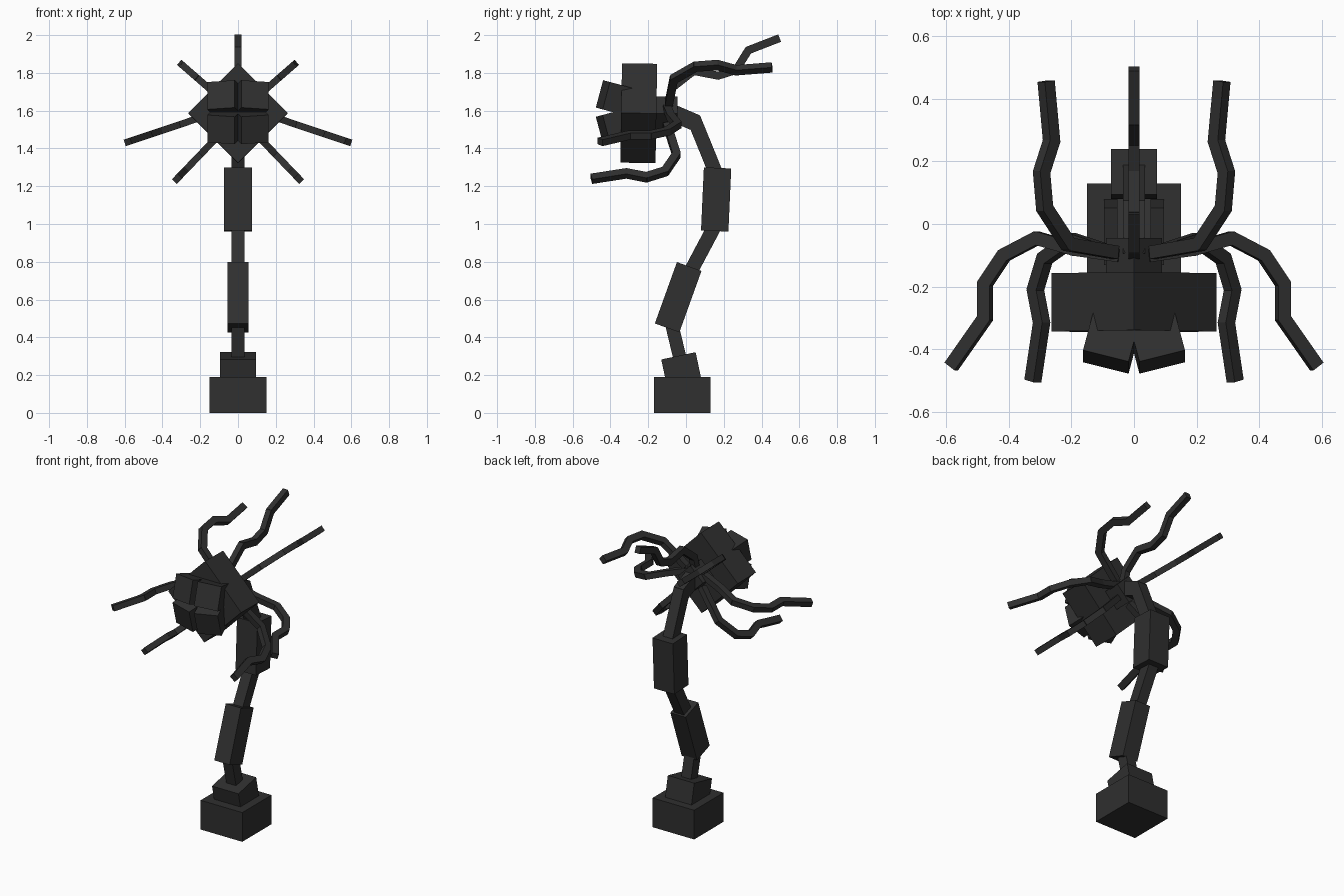
import bpy, bmesh
from mathutils import Vector, Matrix

if "Cube" in bpy.data.objects:
    bpy.data.objects.remove(bpy.data.objects["Cube"])

dark = bpy.data.materials.new("charcoal")
dark.diffuse_color = (0.029, 0.029, 0.029, 1)
dark.use_nodes = True
dark.node_tree.nodes["Principled BSDF"].inputs["Base Color"].default_value = dark.diffuse_color


def add_box(bm, p, q, wide, thick, side=(1, 0, 0)):
    """Box running from p to q; 'wide' is measured along the side axis."""
    p, q = Vector(p), Vector(q)
    axis = (q - p).normalized()
    s = Vector(side)
    s = (s - axis * s.dot(axis)).normalized()
    t = axis.cross(s)
    size = Matrix.Diagonal((wide, thick, (q - p).length, 1))
    rot = Matrix((s, t, axis)).transposed().to_4x4()
    bmesh.ops.create_cube(bm, size=1, matrix=Matrix.Translation((p + q) / 2) @ rot @ size)


def finish(name, bm):
    bmesh.ops.recalc_face_normals(bm, faces=bm.faces)
    mesh = bpy.data.meshes.new(name)
    bm.to_mesh(mesh)
    bm.free()
    mesh.materials.append(dark)
    bpy.context.collection.objects.link(bpy.data.objects.new(name, mesh))


def box(name, p, q, wide, thick, side=(1, 0, 0)):
    bm = bmesh.new()
    add_box(bm, p, q, wide, thick, side)
    finish(name, bm)


def tentacle(name, pts, side):
    """Chain of slightly overlapping square links."""
    bm = bmesh.new()
    for a, b in zip(pts, pts[1:]):
        a, b = Vector(a), Vector(b)
        d = (b - a).normalized() * 0.006
        add_box(bm, a - d, b + d, 0.036, 0.042, side)
    finish(name, bm)


# Base and stalk: start (y, z), end (y, z), width in x, thickness
stalk = [
    ("base", (-0.02, 0), (-0.02, 0.19), 0.30, 0.30),
    ("collar", (-0.012, 0.17), (-0.04, 0.302), 0.19, 0.186),
    ("lower_joint", (-0.03, 0.28), (-0.078, 0.48), 0.07, 0.07),
    ("lower_stalk", (-0.10, 0.45), (0.017, 0.775), 0.11, 0.138),
    ("middle_joint", (0.02, 0.74), (0.15, 0.985), 0.07, 0.075),
    ("upper_stalk", (0.152, 0.963), (0.167, 1.297), 0.147, 0.145),
    ("upper_joint", (0.158, 1.27), (0.04, 1.56), 0.07, 0.075),
    ("neck", (0.058, 1.533), (-0.11, 1.605), 0.07, 0.09),
]
for name, a, b, w, t in stalk:
    box(name, (0, *a), (0, *b), w, t)

# Diamond head with a smaller diamond hub behind it
box("head", (0, -0.157, 1.585), (0, -0.343, 1.588), 0.372, 0.372, (1, 0, 1))
box("hub", (0, -0.045, 1.585), (0, -0.17, 1.585), 0.127, 0.127, (1, 0, 1))

# Four blocks on the face, splayed outwards
for sx in (-1, 1):
    for sz in (-1, 1):
        n = Vector((0.25 * sx, -0.935, 0.25 * sz)).normalized()
        front = Vector((0.09 * sx, -0.44, 1.592 + 0.092 * sz))
        box("face_block", front - n * 0.15, front, 0.15, 0.15, (1, 0, 0))

# Crest tentacle in the centre plane
crest = [(-0.10, 1.62), (-0.075, 1.72), (0.04, 1.81), (0.17, 1.785),
         (0.265, 1.815), (0.33, 1.92), (0.49, 1.982)]
tentacle("crest_tentacle", [(0, *p) for p in crest], (1, 0, 0))

# Paired tentacles: outline in (x, y), each lying in a plane z = height + slope * x
pairs = {
    "upper_tentacle": (1.585, 0.87, [(0.065, -0.09), (0.21, -0.065), (0.285, 0.05),
                                     (0.295, 0.165), (0.263, 0.265), (0.28, 0.45)]),
    "side_tentacle": (1.63, -0.335, [(0.05, -0.10), (0.19, -0.08), (0.31, -0.045),
                                     (0.415, -0.10), (0.475, -0.19), (0.475, -0.30),
                                     (0.58, -0.45)]),
    "lower_tentacle": (1.575, -1.04, [(0.05, -0.10), (0.20, -0.05), (0.285, -0.11),
                                      (0.315, -0.21), (0.295, -0.315), (0.322, -0.495)]),
}
for name, (height, slope, path) in pairs.items():
    for s in (-1, 1):
        pts = [(s * x, y, height + slope * x) for x, y in path]
        tentacle(name, pts, (-s * slope, 0, 1))
